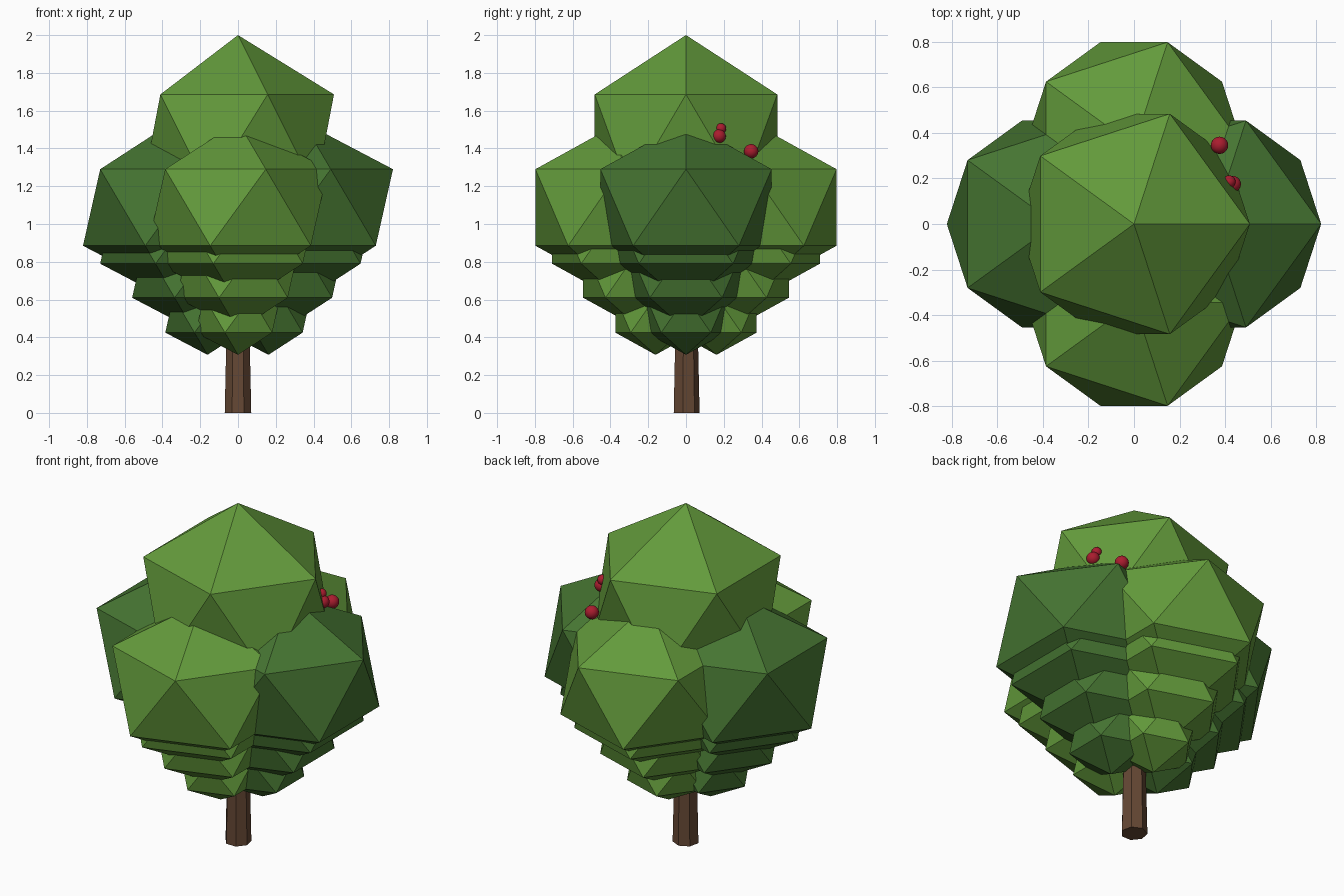
import bpy

if "Cube" in bpy.data.objects:
    bpy.data.objects.remove(bpy.data.objects["Cube"])


def make_material(name, color):
    mat = bpy.data.materials.new(name)
    mat.diffuse_color = (*color, 1.0)
    mat.use_nodes = True
    mat.node_tree.nodes["Principled BSDF"].inputs["Base Color"].default_value = mat.diffuse_color
    return mat


LIGHT_LEAF = make_material("light leaf green", (0.125, 0.325, 0.044))
DARK_LEAF = make_material("dark leaf green", (0.060, 0.175, 0.031))
BARK = make_material("bark brown", (0.130, 0.064, 0.034))
BERRY = make_material("berry red", (0.40, 0.012, 0.028))


def ball(name, location, radius, mat, z_scale=1.0, detail=1):
    bpy.ops.mesh.primitive_ico_sphere_add(
        subdivisions=detail, radius=radius, location=location, scale=(1, 1, z_scale))
    obj = bpy.context.object
    obj.name = name
    obj.data.materials.append(mat)
    return obj


# Seven-sided tapering trunk
TRUNK_HEIGHT = 1.0
bpy.ops.mesh.primitive_cone_add(
    vertices=7, radius1=0.072, radius2=0.05, depth=TRUNK_HEIGHT,
    location=(0, 0, TRUNK_HEIGHT / 2))
trunk = bpy.context.object
trunk.name = "trunk"
trunk.data.materials.append(BARK)

# Crown: one large faceted ball on top
ball("crown_top", (0, 0, 1.432), 0.568, LIGHT_LEAF)

# Tiers of four flattened balls, growing upward: (centre height, radius)
TIERS = [(0.52, 0.25), (0.748, 0.364), (0.97, 0.474), (1.0875, 0.533)]
SIDES = [
    ("right", 1, 0, DARK_LEAF),
    ("left", -1, 0, DARK_LEAF),
    ("back", 0, 1, LIGHT_LEAF),
    ("front", 0, -1, LIGHT_LEAF),
]
for tier, (height, radius) in enumerate(TIERS, 1):
    offset = 0.645 * radius
    for side, dx, dy, mat in SIDES:
        ball(f"leaf_tier_{tier}_{side}", (dx * offset, dy * offset, height),
             radius, mat, z_scale=0.85)

# Small round berries
BERRIES = [
    ((0.375, 0.345, 1.385), 0.038),
    ((0.433, 0.175, 1.465), 0.036),
    ((0.417, 0.185, 1.505), 0.028),
]
for i, (location, radius) in enumerate(BERRIES, 1):
    ball(f"berry_{i}", location, radius, BERRY, detail=3)
    bpy.ops.object.shade_smooth()
